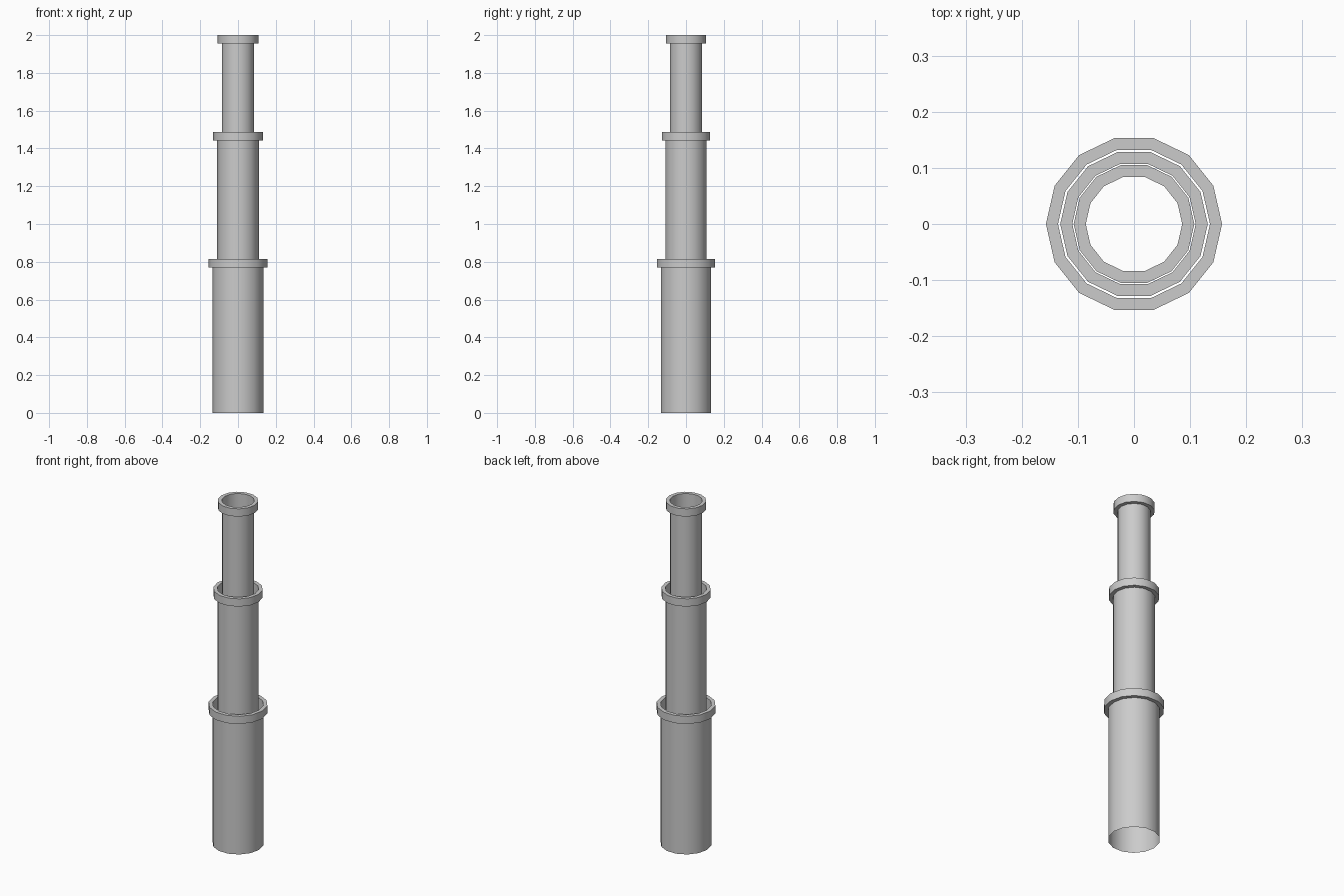
import bpy, bmesh, math

if "Cube" in bpy.data.objects:
    bpy.data.objects.remove(bpy.data.objects["Cube"])

SIDES = 14
COLLAR_H = 0.045
COLLAR_W = 0.0215

grey = bpy.data.materials.new("light grey metal")
grey.diffuse_color = (0.6, 0.6, 0.6, 1)
grey.use_nodes = True
grey.node_tree.nodes["Principled BSDF"].inputs["Base Color"].default_value = grey.diffuse_color


def lathe(name, profile):
    """Turn a list of (radius, height) points around z into an open sheet."""
    bm = bmesh.new()
    rings = []
    for r, z in profile:
        rings.append([bm.verts.new((r * math.cos(2 * math.pi * i / SIDES),
                                    r * math.sin(2 * math.pi * i / SIDES), z))
                      for i in range(SIDES)])
    for a, b in zip(rings, rings[1:]):
        for i in range(SIDES):
            j = (i + 1) % SIDES
            bm.faces.new((a[i], a[j], b[j], b[i]))
    me = bpy.data.meshes.new(name)
    bm.to_mesh(me)
    bm.free()
    me.materials.append(grey)
    ob = bpy.data.objects.new(name, me)
    bpy.context.collection.objects.link(ob)
    bpy.ops.object.select_all(action='DESELECT')
    ob.select_set(True)
    bpy.context.view_layer.objects.active = ob
    bpy.ops.object.shade_smooth_by_angle(angle=math.radians(30))


# Each section: thin open tube, stepped out to a collar, turned back in at the top
for name, r, z0, z1 in (("lower_tube", 0.1355, 0.0, 0.815),
                        ("middle_tube", 0.11, 0.785, 1.487),
                        ("upper_tube", 0.086, 1.457, 2.0)):
    R, zc = r + COLLAR_W, z1 - COLLAR_H
    lathe(name, [(r, z0), (r, zc), (R, zc), (R, z1), (r, z1), (r, zc)])
